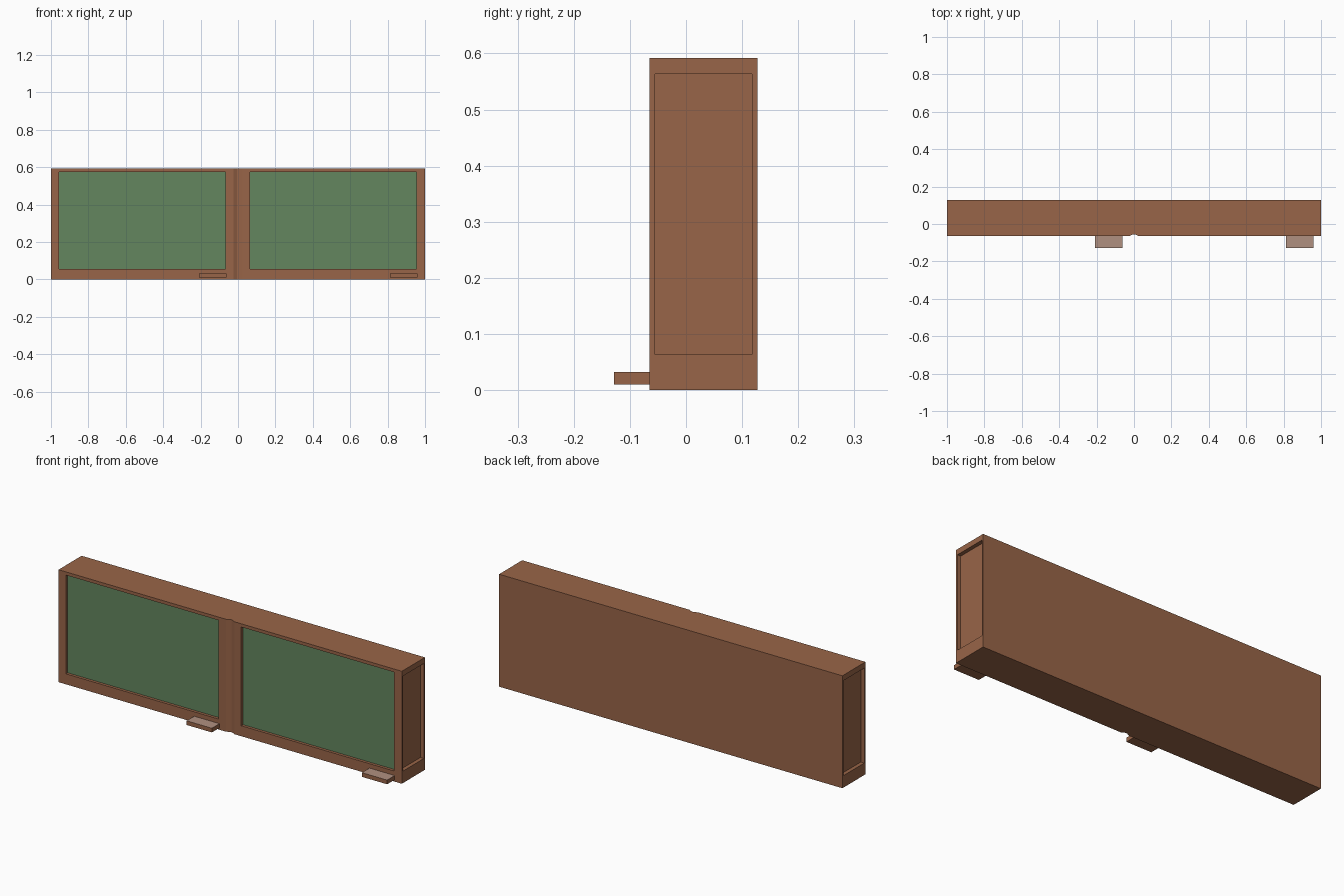
import bpy, bmesh
from mathutils import Vector

if "Cube" in bpy.data.objects:
    bpy.data.objects.remove(bpy.data.objects["Cube"])


def material(name, rgb):
    m = bpy.data.materials.new(name)
    lin = [((c / 255 + 0.055) / 1.055) ** 2.4 for c in rgb]
    m.diffuse_color = (*lin, 1)
    m.use_nodes = True
    m.node_tree.nodes["Principled BSDF"].inputs["Base Color"].default_value = m.diffuse_color
    return m


wood = material("brown wood", (153, 101, 72))
green = material("chalkboard green", (99, 134, 95))
dusty = material("dusty wood", (176, 144, 128))

FRONT, BACK, TOP = -0.065, 0.127, 0.592


def finish(bm, name, mats):
    bmesh.ops.recalc_face_normals(bm, faces=bm.faces)
    me = bpy.data.meshes.new(name)
    bm.to_mesh(me)
    bm.free()
    for m in mats:
        me.materials.append(m)
    ob = bpy.data.objects.new(name, me)
    bpy.context.collection.objects.link(ob)
    return ob


def recess(bm, face, axis, a_range, z_range, depth, mat):
    """Sink a rectangular panel into a flat vertical face."""
    n = face.normal.copy()
    mid = face.calc_center_median()
    bmesh.ops.inset_individual(bm, faces=[face], thickness=0.005)
    for v in face.verts:
        v.co[axis] = a_range[v.co[axis] > mid[axis]]
        v.co.z = z_range[v.co.z > mid.z]
    floor = bmesh.ops.extrude_discrete_faces(bm, faces=[face])["faces"][0]
    for v in floor.verts:
        v.co -= n * depth
    floor.material_index = mat


# Case: plan outline with a shallow groove down the middle of the front
outline = [(-1, FRONT), (-0.025, FRONT), (-0.005, FRONT + 0.01),
           (0.005, FRONT + 0.01), (0.025, FRONT), (1, FRONT),
           (1, BACK), (-1, BACK)]
bm = bmesh.new()
base = bm.faces.new([bm.verts.new((x, y, 0)) for x, y in outline])
ext = bmesh.ops.extrude_face_region(bm, geom=[base], use_keep_orig=True)["geom"]
for g in ext:
    if isinstance(g, bmesh.types.BMVert):
        g.co.z = TOP
bmesh.ops.recalc_face_normals(bm, faces=bm.faces)
bm.normal_update()

# Green boards on the front, recessed panels on both ends
for f in list(bm.faces):
    c = f.calc_center_median()
    if f.normal.y < -0.99 and f.calc_area() > 0.2:
        xs = (-0.957, -0.067) if c.x < 0 else (0.064, 0.954)
        recess(bm, f, 0, xs, (0.055, 0.575), 0.015, 1)
    elif abs(f.normal.x) > 0.99:
        recess(bm, f, 1, (-0.055, 0.118), (0.063, 0.563), 0.02, 0)
finish(bm, "board_case", [wood, green])

# Chalk ledges with dusty tops
for name, x in (("left_chalk_ledge", -0.136), ("right_chalk_ledge", 0.885)):
    bm = bmesh.new()
    bmesh.ops.create_cube(bm, size=1)
    bmesh.ops.scale(bm, vec=Vector((0.147, 0.064, 0.022)), verts=bm.verts)
    bmesh.ops.translate(bm, vec=Vector((x, -0.096, 0.021)), verts=bm.verts)
    bm.normal_update()
    for f in bm.faces:
        f.material_index = int(f.normal.z > 0.9)
    finish(bm, name, [wood, dusty])
